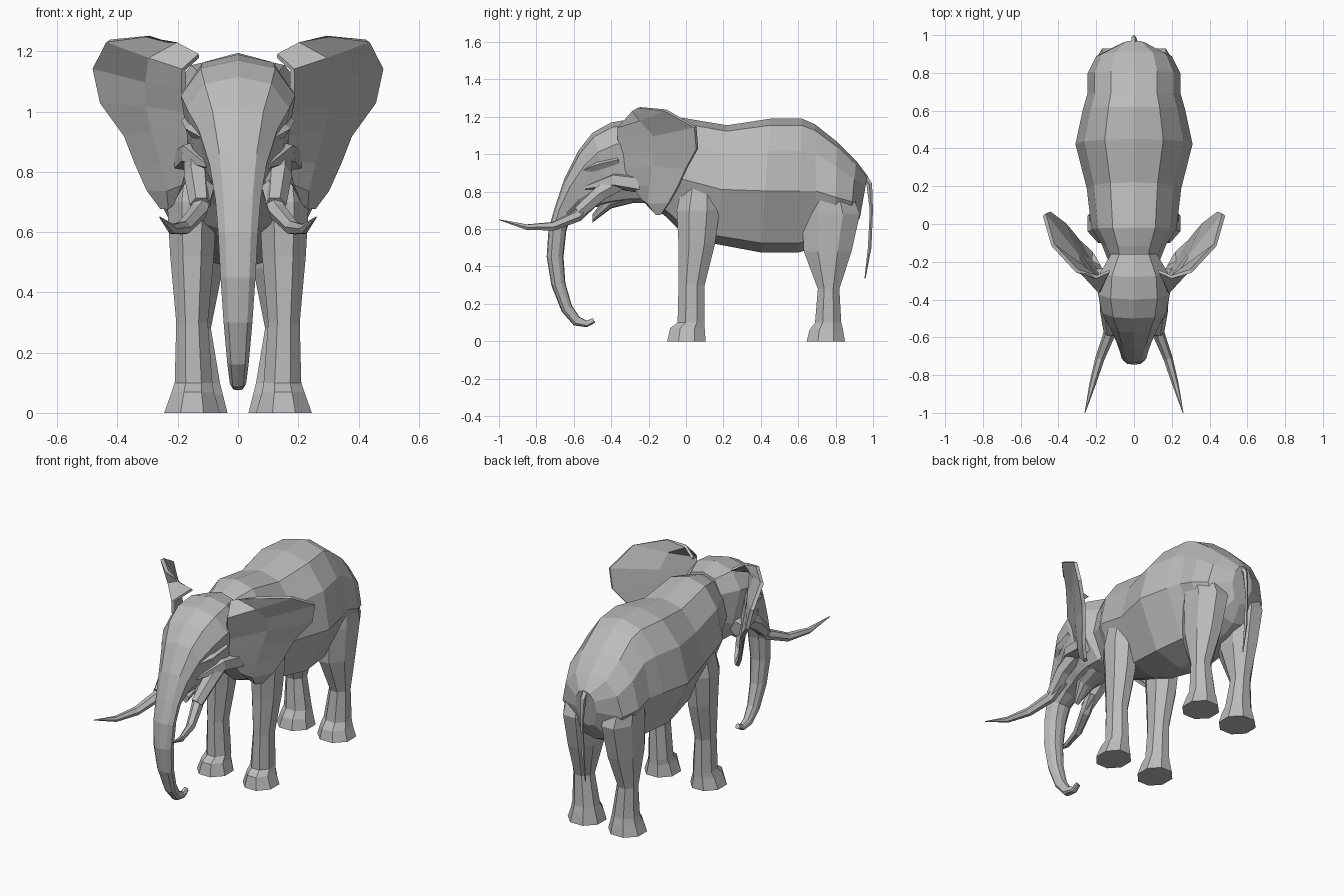
import bpy
import bmesh
from math import cos, sin, pi
from mathutils import Vector

start_cube = bpy.data.objects.get("Cube")
if start_cube:
    bpy.data.objects.remove(start_cube, do_unlink=True)

# One grey hide colour
hide = bpy.data.materials.new("hide_grey")
hide.use_nodes = True
hide.diffuse_color = (0.5, 0.5, 0.5, 1)
hide.node_tree.nodes["Principled BSDF"].inputs["Base Color"].default_value = hide.diffuse_color


def finish(name, mesh_builder, mirrored=False):
    """Turn a bmesh into a flat shaded object, optionally mirrored across x."""
    bmesh.ops.recalc_face_normals(mesh_builder, faces=mesh_builder.faces)
    mesh = bpy.data.meshes.new(name)
    mesh_builder.to_mesh(mesh)
    mesh_builder.free()
    mesh.materials.append(hide)
    part = bpy.data.objects.new(name, mesh)
    bpy.context.scene.collection.objects.link(part)
    if mirrored:
        modifier = part.modifiers.new("both_sides", "MIRROR")
        modifier.use_mirror_merge = False
    return part


def skin(name, rings, mirrored=False):
    """Bridge closed rings of points into a capped solid."""
    bm = bmesh.new()
    loops = [[bm.verts.new(point) for point in ring] for ring in rings]
    for first, second in zip(loops, loops[1:]):
        count = len(first)
        for i in range(count):
            j = (i + 1) % count
            bm.faces.new((first[i], first[j], second[j], second[i]))
    bm.faces.new(loops[0])
    bm.faces.new(loops[-1])
    return finish(name, bm, mirrored)


def spine_ring(shape, top_y, top_z, low_y, low_z, width):
    """Symmetric section spanning from a top point to a bottom point."""
    top, low = Vector((0, top_y, top_z)), Vector((0, low_y, low_z))
    right = [top.lerp(low, t) + Vector((x * width, 0, 0)) for x, t in shape]
    left = [Vector((-p.x, p.y, p.z)) for p in reversed(right[1:-1])]
    return right + left


def leg_ring(z, back, front, inner, outer):
    """Eight sided level section filling the given bounds."""
    stretch = 0.5 / cos(pi / 8)
    angles = [(i + 0.5) * pi / 4 for i in range(8)]
    return [Vector(((inner + outer) / 2 + (outer - inner) * stretch * cos(a),
                    (back + front) / 2 + (front - back) * stretch * sin(a), z))
            for a in angles]


def tube(name, path, radii, sides=6, mirrored=False):
    """Tapered tube along a path."""
    points = [Vector(p) for p in path]
    rings = []
    for i, point in enumerate(points):
        along = points[min(i + 1, len(points) - 1)] - points[max(i - 1, 0)]
        across = along.cross(Vector((0, 0.3, 1))).normalized()
        if across.length < 0.5:
            across = Vector((1, 0, 0))
        up = across.cross(along).normalized()
        rings.append([point + radii[i] * (across * cos(k * 2 * pi / sides)
                                          + up * sin(k * 2 * pi / sides))
                      for k in range(sides)])
    return skin(name, rings, mirrored)


# Body: top y, top z, bottom y, bottom z, half width
barrel = [(0, 0), (0.5, 0.05), (0.85, 0.24), (1, 0.54), (0.55, 0.93), (0, 1)]
body = [
    (-0.22, 1.13, -0.2, 0.74, 0.13),
    (-0.12, 1.17, -0.1, 0.66, 0.17),
    (-0.02, 1.195, -0.03, 0.59, 0.225),
    (0.22, 1.155, 0.16, 0.52, 0.25),
    (0.45, 1.19, 0.4, 0.475, 0.31),
    (0.62, 1.19, 0.6, 0.475, 0.27),
    (0.69, 1.16, 0.7, 0.5, 0.245),
    (0.81, 1.065, 0.79, 0.52, 0.245),
    (0.91, 0.965, 0.87, 0.56, 0.2),
    (0.97, 0.885, 0.93, 0.66, 0.07),
]
skin("body", [spine_ring(barrel, *section) for section in body])

# Head and trunk in one sweep from the nape to the curled tip
skull = [(0, 0), (0.65, 0.06), (1, 0.27), (0.85, 0.7), (0.5, 0.95), (0, 1)]
head = [
    (-0.16, 1.17, -0.15, 0.78, 0.12),
    (-0.28, 1.19, -0.2, 0.74, 0.18),
    (-0.4, 1.17, -0.3, 0.74, 0.19),
    (-0.5, 1.115, -0.39, 0.73, 0.17),
    (-0.575, 1.02, -0.46, 0.72, 0.13),
    (-0.65, 0.87, -0.54, 0.71, 0.095),
    (-0.7, 0.72, -0.61, 0.68, 0.075),
    (-0.735, 0.6, -0.64, 0.59, 0.066),
    (-0.745, 0.45, -0.655, 0.45, 0.058),
    (-0.72, 0.3, -0.645, 0.31, 0.048),
    (-0.665, 0.16, -0.61, 0.19, 0.036),
    (-0.6, 0.085, -0.57, 0.13, 0.027),
    (-0.53, 0.075, -0.53, 0.11, 0.02),
    (-0.485, 0.1, -0.5, 0.125, 0.014),
]
skin("head_and_trunk", [spine_ring(skull, *section) for section in head])

# Pointed lower lip
lip = [(-0.3, 0.82, -0.28, 0.74, 0.09),
       (-0.42, 0.78, -0.4, 0.71, 0.065),
       (-0.5, 0.68, -0.5, 0.635, 0.02)]
skin("lower_lip", [spine_ring(skull, *section) for section in lip])

# Legs: height, y bounds, x bounds
front_leg = [
    (0.92, 0.0, 0.16, 0.08, 0.2),
    (0.7, -0.05, 0.18, 0.07, 0.235),
    (0.52, -0.04, 0.155, 0.08, 0.225),
    (0.3, -0.04, 0.1, 0.1, 0.205),
    (0.1, -0.045, 0.1, 0.085, 0.21),
    (0.07, -0.085, 0.1, 0.08, 0.22),
    (0, -0.1, 0.105, 0.06, 0.245),
]
hind_leg = [
    (0.86, 0.66, 0.86, 0.06, 0.22),
    (0.68, 0.62, 0.93, 0.03, 0.225),
    (0.48, 0.63, 0.885, 0.05, 0.215),
    (0.28, 0.705, 0.82, 0.09, 0.2),
    (0.1, 0.69, 0.83, 0.06, 0.205),
    (0.06, 0.66, 0.84, 0.05, 0.215),
    (0, 0.645, 0.85, 0.035, 0.235),
]
for name, sections in (("front_legs", front_leg), ("hind_legs", hind_leg)):
    skin(name, [leg_ring(*section) for section in sections], mirrored=True)

# Tusks, their sockets, and the folds round the eyes
tube("tusks",
     [(0.11, -0.5, 0.75), (0.13, -0.58, 0.67), (0.18, -0.71, 0.615),
      (0.22, -0.85, 0.61), (0.26, -1, 0.65)],
     [0.034, 0.032, 0.025, 0.017, 0.002], mirrored=True)
tube("tusk_sockets",
     [(0.13, -0.34, 0.86), (0.135, -0.46, 0.79), (0.125, -0.57, 0.69)],
     [0.05, 0.045, 0.036], mirrored=True)
tube("brow_folds",
     [(0.17, -0.36, 0.97), (0.15, -0.47, 0.94), (0.09, -0.58, 0.9)],
     [0.02, 0.026, 0.01], sides=4, mirrored=True)
tube("cheek_folds",
     [(0.17, -0.24, 0.84), (0.15, -0.38, 0.86), (0.1, -0.54, 0.82)],
     [0.05, 0.045, 0.01], sides=5, mirrored=True)

# Tail
tube("tail",
     [(0, 0.95, 0.88), (0, 0.98, 0.84), (0, 0.991, 0.7),
      (0, 0.982, 0.5), (0, 0.957, 0.335)],
     [0.02, 0.016, 0.009, 0.01, 0.003], sides=5)

# Ears: rows from top to bottom, each running root, hollow, rim
ear_rows = [
    [(0.13, -0.25, 1.185), (0.2, -0.28, 1.225), (0.3, -0.25, 1.25)],
    [(0.18, -0.36, 1.14), (0.29, -0.24, 1.18), (0.43, -0.11, 1.235)],
    [(0.18, -0.36, 1.08), (0.3, -0.17, 1.1), (0.475, 0.05, 1.145)],
    [(0.17, -0.33, 1), (0.3, -0.15, 1.02), (0.45, 0.06, 1.03)],
    [(0.16, -0.32, 0.92), (0.28, -0.17, 0.94), (0.37, 0, 0.92)],
    [(0.16, -0.29, 0.84), (0.25, -0.19, 0.83), (0.335, -0.04, 0.83)],
    [(0.18, -0.23, 0.76), (0.23, -0.2, 0.74), (0.295, -0.09, 0.74)],
    [(0.21, -0.17, 0.7), (0.225, -0.155, 0.68), (0.25, -0.13, 0.68)],
]
bm = bmesh.new()
grid = [[bm.verts.new(point) for point in row] for row in ear_rows]
for upper, lower in zip(grid, grid[1:]):
    for i in range(2):
        bm.faces.new((upper[i], upper[i + 1], lower[i + 1], lower[i]))
ears = finish("ears", bm, mirrored=True)
thickness = ears.modifiers.new("thickness", "SOLIDIFY")
thickness.thickness = 0.02
thickness.offset = 0
